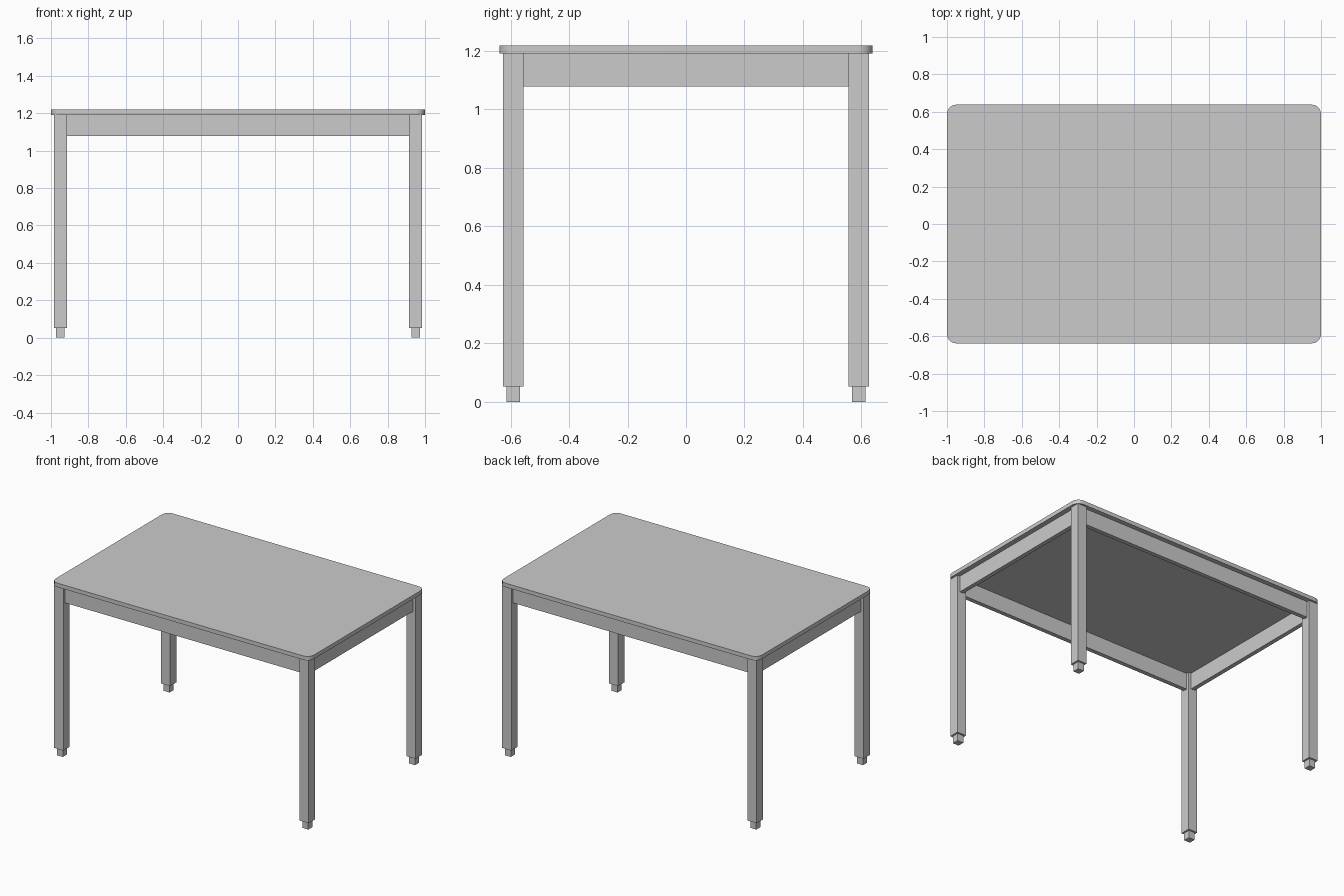
import bpy, bmesh, math

if "Cube" in bpy.data.objects:
    bpy.data.objects.remove(bpy.data.objects["Cube"])


def box(name, center, size):
    """Axis-aligned box given by its centre and full size."""
    bm = bmesh.new()
    bmesh.ops.create_cube(bm, size=1)
    for v in bm.verts:
        v.co = [c + s * k for c, s, k in zip(center, size, v.co)]
    return finish(name, bm)


def finish(name, bm):
    me = bpy.data.meshes.new(name)
    bm.to_mesh(me)
    bm.free()
    ob = bpy.data.objects.new(name, me)
    bpy.context.collection.objects.link(ob)
    return ob


HX, HY = 1.0, 0.638            # tabletop half size
Z_TOP, Z_UNDER = 1.219, 1.191  # tabletop faces
Z_APRON, Z_FOOT = 1.078, 0.052
LX, LY, LEG = 0.95, 0.59, 0.07  # leg centres and width
R, STEPS = 0.05, 8             # corner rounding

# Tabletop: rounded rectangle, extruded
bm = bmesh.new()
outline = []
for i, (sx, sy) in enumerate([(1, 1), (-1, 1), (-1, -1), (1, -1)]):
    for k in range(STEPS + 1):
        a = math.pi / 2 * (i + k / STEPS)
        outline.append(bm.verts.new((sx * (HX - R) + R * math.cos(a),
                                     sy * (HY - R) + R * math.sin(a), Z_UNDER)))
face = bm.faces.new(outline)
ext = bmesh.ops.extrude_face_region(bm, geom=[face], use_keep_orig=True)
for v in ext["geom"]:
    if isinstance(v, bmesh.types.BMVert):
        v.co.z = Z_TOP
bmesh.ops.recalc_face_normals(bm, faces=bm.faces)
top = finish("tabletop", bm)
bpy.context.view_layer.objects.active = top
top.select_set(True)
bpy.ops.object.shade_smooth_by_angle(angle=math.radians(30))

# Legs with narrower feet
for sx, side in ((-1, "left"), (1, "right")):
    for sy, end in ((-1, "front"), (1, "back")):
        x, y = sx * LX, sy * LY
        box(f"{end}_{side}_leg", (x, y, (Z_FOOT + Z_UNDER) / 2),
            (LEG, LEG, Z_UNDER - Z_FOOT))
        box(f"{end}_{side}_foot", (x, y, Z_FOOT / 2), (0.046, 0.046, Z_FOOT))

# Aprons between the legs
az, ah, at = (Z_APRON + Z_UNDER) / 2, Z_UNDER - Z_APRON, 0.03
for s, long_name, short_name in ((-1, "front", "left"), (1, "back", "right")):
    box(f"{long_name}_apron", (0, s * LY, az), (2 * LX - LEG, at, ah))
    box(f"{short_name}_apron", (s * LX, 0, az), (at, 2 * LY - LEG, ah))
